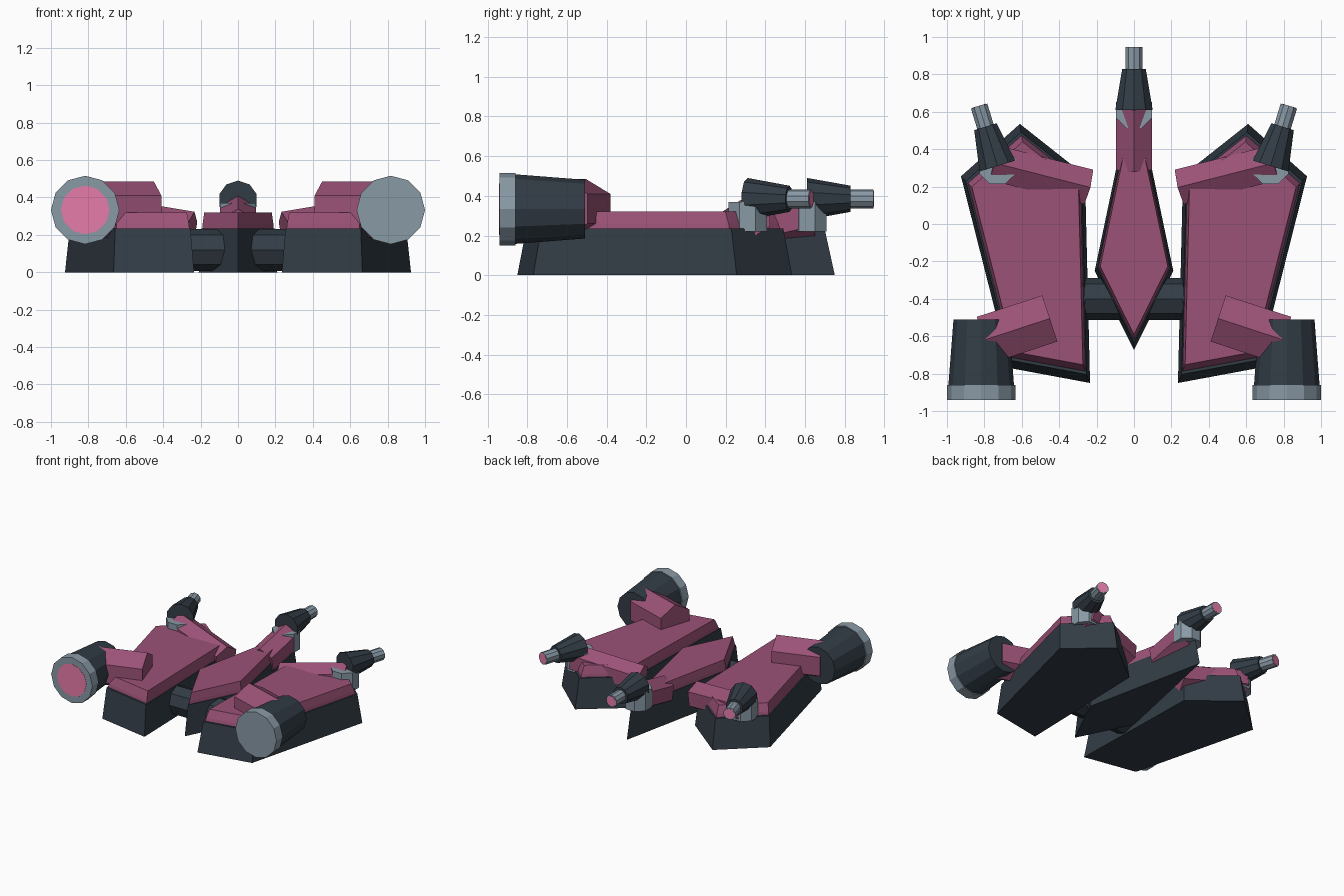
import bpy, bmesh, math
from mathutils import Vector

if "Cube" in bpy.data.objects:
    bpy.data.objects.remove(bpy.data.objects["Cube"])


def material(name, rgb):
    m = bpy.data.materials.new(name)
    m.diffuse_color = (*rgb, 1)
    m.use_nodes = True
    m.node_tree.nodes["Principled BSDF"].inputs["Base Color"].default_value = m.diffuse_color
    return m


DARK = material("dark_hull", (0.032, 0.045, 0.06))
ROSE = material("rose_armour", (0.33, 0.085, 0.185))
STEEL = material("steel", (0.25, 0.32, 0.38))
GLOW = material("pink_glow", (0.8, 0.2, 0.4))


def loft(name, rings, mat):
    """Join equal-length closed rings into a capped flat-shaded solid."""
    bm = bmesh.new()
    vs = [[bm.verts.new(p) for p in r] for r in rings]
    n = len(vs[0])
    for a, b in zip(vs, vs[1:]):
        for i in range(n):
            j = (i + 1) % n
            bm.faces.new((a[i], a[j], b[j], b[i]))
    bm.faces.new(vs[0][::-1])
    bm.faces.new(vs[-1])
    bmesh.ops.recalc_face_normals(bm, faces=bm.faces)
    me = bpy.data.meshes.new(name)
    bm.to_mesh(me)
    bm.free()
    me.materials.append(mat)
    ob = bpy.data.objects.new(name, me)
    bpy.context.collection.objects.link(ob)
    return ob


def tube(name, a, b, r1, r2, n, mat, phase=0):
    """Straight or tapered n-sided prism from point a to point b."""
    a, b = Vector(a), Vector(b)
    d = (b - a).normalized()
    u = Vector((1, 0, 0)) if abs(d.z) > 0.9 else d.cross(Vector((0, 0, 1))).normalized()
    v = u.cross(d)
    rings = []
    for c, r in ((a, r1), (b, r2)):
        angs = [math.radians(phase) + math.tau * i / n for i in range(n)]
        rings.append([c + r * (u * math.cos(t) + v * math.sin(t)) for t in angs])
    return loft(name, rings, mat)


def slab(name, outline, centre, levels, mat, s=1):
    """Stack scaled copies of an outline; levels are (scale, z)."""
    cx, cy = centre
    loft(name, [[(s * (cx + (x - cx) * k), cy + (y - cy) * k, z) for x, y in outline]
                for k, z in levels], mat)


def gun(name, x, y, yaw):
    """Turret: mount post, tapered body, barrel and glowing muzzle."""
    d = Vector((math.sin(yaw), math.cos(yaw), 0))
    p = Vector((x, y, 0.385))
    tube(name + "_mount", (x, y, 0.22), (x, y, 0.37), 0.105, 0.105, 8, STEEL, 22.5)
    tube(name + "_body", p, p + d * 0.22, 0.105, 0.066, 10, DARK, 18)
    tube(name + "_barrel", p + d * 0.2, p + d * 0.335, 0.048, 0.048, 10, STEEL, 18)
    tube(name + "_muzzle", p + d * 0.32, p + d * 0.337, 0.04, 0.04, 10, GLOW, 18)


HULL = [(1, 0), (0.935, 0.235)]
PLATE = [(0.91, 0.235), (0.9, 0.26), (0.86, 0.32)]

# centre hull, armour and neck
kite = [(0, 0.75), (0.21, -0.25), (0, -0.675), (-0.21, -0.25)]
slab("centre_hull", kite, (0, -0.05), HULL, DARK)
slab("centre_armour", kite, (0, -0.08), PLATE, ROSE)
tube("centre_neck", (0, 0.3, 0.23), (0, 0.63, 0.3), 0.11, 0.11, 6, ROSE, 30)
gun("centre_gun", 0, 0.61, 0)

# cross tube joining the hulls
tube("cross_tube", (-0.4, -0.4, 0.12), (0.4, -0.4, 0.12), 0.112, 0.112, 8, DARK)

# side hulls with guns and thrusters
side = [(0.61, 0.535), (0.925, 0.255), (0.665, -0.77), (0.235, -0.85), (0.262, 0.26)]
for s, tag in ((1, "right"), (-1, "left")):
    slab(tag + "_hull", side, (0.53, -0.15), HULL, DARK, s)
    slab(tag + "_armour", side, (0.51, -0.15), PLATE, ROSE, s)
    tube(tag + "_gun_arm", (s * 0.25, 0.2, 0.215), (s * 0.76, 0.33, 0.3),
         0.11, 0.11, 6, ROSE, 30)
    gun(tag + "_gun", s * 0.73, 0.31, s * math.radians(17))
    tube(tag + "_thruster_arm", (s * 0.45, -0.505, 0.335), (s * 0.8, -0.62, 0.335),
         0.15, 0.15, 6, ROSE, 30)
    x, z = s * 0.817, 0.333
    tube(tag + "_thruster", (x, -0.87, z), (x, -0.51, z), 0.176, 0.148, 12, DARK)
    tube(tag + "_nozzle_ring", (x, -0.94, z), (x, -0.86, z), 0.183, 0.183, 12, STEEL)
    # the glow disc sits flush; it only shows on the left nozzle
    y = -0.9415 if s < 0 else -0.939
    tube(tag + "_nozzle_glow", (x, y, z), (x, -0.92, z), 0.13, 0.13, 12, GLOW)
